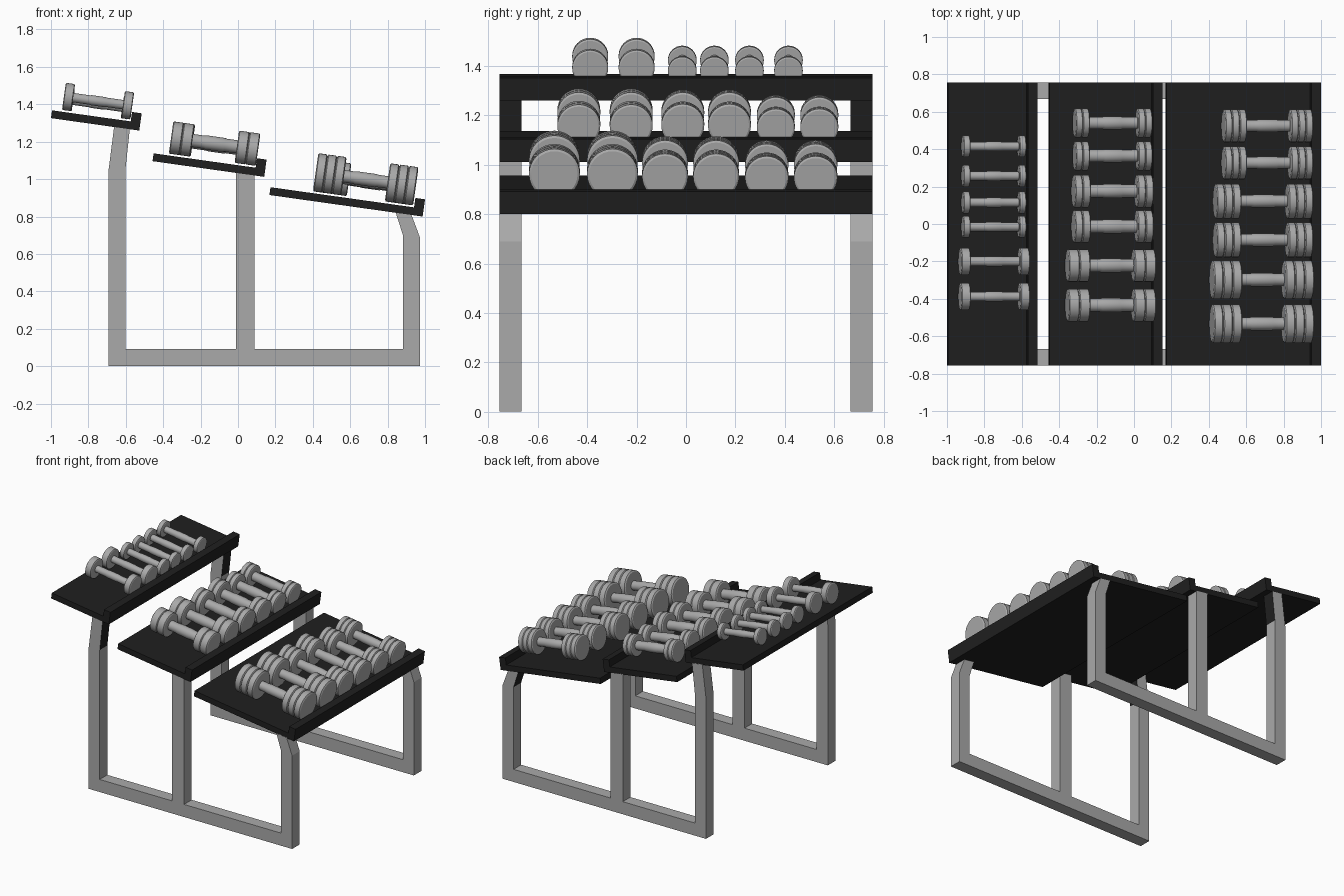
import bpy, bmesh, math
from mathutils import Matrix, Vector

if "Cube" in bpy.data.objects:
    bpy.data.objects.remove(bpy.data.objects["Cube"])

TILT = math.radians(8)
T, S, C = math.tan(TILT), math.sin(TILT), math.cos(TILT)


def material(name, v):
    m = bpy.data.materials.new(name)
    m.diffuse_color = (v, v, v, 1)
    m.use_nodes = True
    m.node_tree.nodes["Principled BSDF"].inputs["Base Color"].default_value = m.diffuse_color
    return m


steel = material("grey steel", 0.40)
black = material("black shelf", 0.014)


def make_object(name, bm, mats):
    bmesh.ops.recalc_face_normals(bm, faces=bm.faces)
    me = bpy.data.meshes.new(name)
    bm.to_mesh(me)
    bm.free()
    ob = bpy.data.objects.new(name, me)
    bpy.context.collection.objects.link(ob)
    for m in mats:
        me.materials.append(m)
    return ob


def prism(name, outline, y0, y1, mats):
    """Extrude an (x, z) outline along y."""
    bm = bmesh.new()
    f = bm.faces.new([bm.verts.new((x, y0, z)) for x, z in outline])
    ext = bmesh.ops.extrude_face_region(bm, geom=[f])
    verts = [g for g in ext["geom"] if isinstance(g, bmesh.types.BMVert)]
    bmesh.ops.translate(bm, verts=verts, vec=(0, y1 - y0, 0))
    return make_object(name, bm, mats)


# Shelves: back bottom corner (x, z) and front bottom x
THICK, LIP_H, LIP_W = 0.042, 0.093, 0.052
SHELVES = {"top": (-1.0, 1.326, -0.528),
           "middle": (-0.457, 1.096, 0.140),
           "bottom": (0.168, 0.915, 0.987)}


def shelf_z(shelf, x):
    x0, z0, _ = SHELVES[shelf]
    return z0 - (x - x0) * T


for name, (x0, z0, x1) in SHELVES.items():
    n = (x1 - x0) / C
    local = [(0, 0), (n, 0), (n, LIP_H), (n - LIP_W, LIP_H), (n - LIP_W, THICK), (0, THICK)]
    prism(name + "_shelf", [(x0 + u * C + v * S, z0 - u * S + v * C) for u, v in local],
          -0.756, 0.756, [black])

# Side frames: bent legs, straight post and floor rail
e = 0.005
for side, y0, y1 in (("front", -0.756, -0.667), ("back", 0.667, 0.756)):
    rear = prism(side + "_tall_leg",
                 [(-0.693, 0), (-0.602, 0), (-0.602, 1.05), (-0.578, shelf_z("top", -0.578) + e),
                  (-0.662, shelf_z("top", -0.662) + e), (-0.693, 1.04)], y0, y1, [steel, black])
    fore = prism(side + "_short_leg",
                 [(0.972, 0), (0.882, 0), (0.882, 0.70), (0.842, shelf_z("bottom", 0.842) + e),
                  (0.926, shelf_z("bottom", 0.926) + e), (0.972, 0.69)], y0, y1, [steel, black])
    # the inner slanted faces are black
    for ob, sign in ((rear, 1), (fore, -1)):
        for p in ob.data.polygons:
            if sign * p.normal.x > 0.5 and p.normal.z < -0.03:
                p.material_index = 1
    prism(side + "_post", [(-0.012, 0.09), (0.088, 0.09), (0.088, shelf_z("middle", 0.088) + e),
                           (-0.012, shelf_z("middle", -0.012) + e)], y0, y1, [steel])
    prism(side + "_floor_rail", [(-0.602, 0), (0.882, 0), (0.882, 0.093), (-0.602, 0.093)],
          y0, y1, [steel])


def dumbbell(name, shelf, xc, y, length, r, head, grip, plates):
    """Lathe a dumbbell: chamfered plates, grooves and a slightly swollen grip."""
    h, c = length / 2, 0.09 * r
    w = head / plates
    half = [(-h, 0)]
    for i in range(plates):
        a = -h + i * w
        b = a + w
        half += [(a, r - c), (a + c * 0.6, r), (b - c * 0.6, r), (b, r - c)]
    half += [(-h + head, grip), (-h * 0.25, grip), (-h * 0.2, grip * 1.08)]
    prof = half + [(-u, v) for u, v in reversed(half)]
    bm = bmesh.new()
    vs = [bm.verts.new((u, 0, v)) for u, v in prof]
    es = [bm.edges.new(p) for p in zip(vs, vs[1:])]
    bmesh.ops.spin(bm, geom=vs + es, cent=(0, 0, 0), axis=(1, 0, 0),
                   angle=2 * math.pi, steps=32, use_duplicate=False)
    bmesh.ops.remove_doubles(bm, verts=bm.verts, dist=1e-5)
    z = shelf_z(shelf, xc) + (THICK + 0.01 + r) / C
    bm.transform(Matrix.Translation(Vector((xc, y, z))) @ Matrix.Rotation(TILT, 4, 'Y'))
    ob = make_object(name, bm, [steel])
    bpy.ops.object.select_all(action='DESELECT')
    ob.select_set(True)
    bpy.context.view_layer.objects.active = ob
    bpy.ops.object.shade_smooth_by_angle(angle=math.radians(30))


# Dumbbell rows: shelf, x centre, length, radius, head width, grip radius, plates, y positions
ROWS = [
    ("top", -0.750, 0.337, 0.058, 0.036, 0.024, 1, (-0.015, 0.115, 0.257, 0.415)),
    ("top", -0.748, 0.369, 0.073, 0.050, 0.025, 1, (-0.388, -0.200)),
    ("middle", -0.115, 0.413, 0.077, 0.075, 0.033, 2, (0.364, 0.540)),
    ("middle", -0.115, 0.424, 0.087, 0.085, 0.035, 2, (-0.013, 0.176)),
    ("middle", -0.125, 0.470, 0.087, 0.115, 0.035, 2, (-0.434, -0.222)),
    ("bottom", 0.7125, 0.475, 0.088, 0.118, 0.031, 3, (0.327, 0.525)),
    ("bottom", 0.690, 0.520, 0.093, 0.132, 0.032, 3, (-0.085, 0.122)),
    ("bottom", 0.683, 0.541, 0.103, 0.153, 0.033, 3, (-0.533, -0.298)),
]
count = 0
for shelf, xc, length, r, head, grip, plates, ys in ROWS:
    for y in ys:
        count += 1
        dumbbell(f"{shelf}_dumbbell_{count}", shelf, xc, y, length, r, head, grip, plates)
